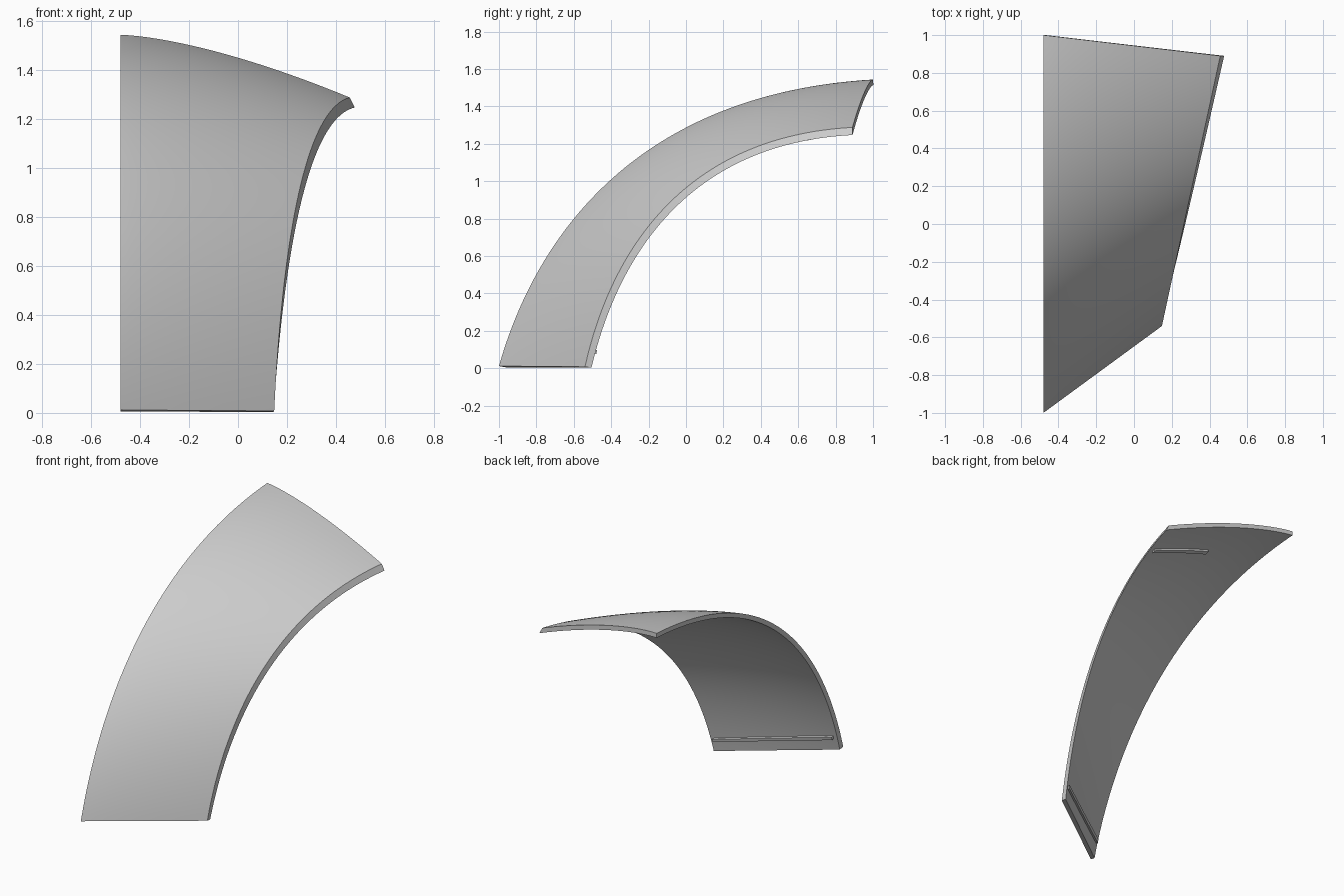
import bpy, bmesh
from mathutils import Vector

if "Cube" in bpy.data.objects:
    bpy.data.objects.remove(bpy.data.objects["Cube"], do_unlink=True)

grey = bpy.data.materials.new("light grey")
grey.use_nodes = True
colour = (0.6, 0.6, 0.6, 1)
grey.diffuse_color = colour
grey.node_tree.nodes["Principled BSDF"].inputs["Base Color"].default_value = colour

THICK = 0.03
CUT_X = -0.48
OUTWARD = Vector((0.977, -0.211, 0))

# Side rails of the curved panel, as (y, z) control points
LONG_RAIL = [Vector(p) for p in ((-1, 0.012), (-0.8, 0.72), (-0.25, 1.47), (1, 1.544))]
SHORT_RAIL = [Vector(p) for p in ((-0.54, 0.008), (-0.4, 0.64), (0, 1.24), (0.89, 1.288))]


def bezier(p, t):
    u = 1 - t
    return p[0] * u**3 + p[1] * 3 * u * u * t + p[2] * 3 * u * t * t + p[3] * t**3


def outer(s, t):
    """Outer skin: s runs across the panel, t runs from the foot to the top."""
    a, b = bezier(LONG_RAIL, t), bezier(SHORT_RAIL, t)
    left = Vector((CUT_X, a.x, a.y))
    right = Vector((0.15 + 0.216 * (b.x + 0.53), b.x, b.y))
    s = max(s, 0)
    bulge = 0.26 * (s - s**1.5) * t
    return left.lerp(right, s) + Vector((0, t - 1, t)).normalized() * bulge


def frame(s, t):
    e = 0.002
    s0, s1 = max(s - e, 0), min(s + e, 1)
    t0, t1 = max(t - e, 0), min(t + e, 1)
    across = (outer(s1, t) - outer(s0, t)).normalized()
    along = (outer(s, t1) - outer(s, t0)).normalized()
    return across, across.cross(along).normalized()


def inner(s, t, extra=0):
    """Inner skin, slid sideways so that the side walls meet their cut planes."""
    across, normal = frame(s, t)
    d = -normal * (THICK + extra)
    at_left = -d.x / across.x
    flare = 0.02 * t - 0.01 * (1 - t)
    at_right = (flare - d.dot(OUTWARD)) / across.dot(OUTWARD)
    return outer(s, t) + d + across * (at_left * (1 - s) + at_right * s)


def shell(name, top, bottom, s_range, t_range, ns, nt):
    """Closed slab between two surfaces."""
    bm = bmesh.new()

    def grid(func):
        return [[bm.verts.new(func(s_range[0] + (s_range[1] - s_range[0]) * i / ns,
                                   t_range[0] + (t_range[1] - t_range[0]) * j / nt))
                 for j in range(nt + 1)] for i in range(ns + 1)]

    a, b = grid(top), grid(bottom)
    for i in range(ns):
        for j in range(nt):
            for g in (a, b):
                bm.faces.new((g[i][j], g[i + 1][j], g[i + 1][j + 1], g[i][j + 1]))
        for j in (0, nt):
            bm.faces.new((a[i][j], a[i + 1][j], b[i + 1][j], b[i][j]))
    for j in range(nt):
        for i in (0, ns):
            bm.faces.new((a[i][j], a[i][j + 1], b[i][j + 1], b[i][j]))
    bmesh.ops.recalc_face_normals(bm, faces=bm.faces)
    mesh = bpy.data.meshes.new(name)
    bm.to_mesh(mesh)
    bm.free()
    mesh.materials.append(grey)
    obj = bpy.data.objects.new(name, mesh)
    bpy.context.collection.objects.link(obj)
    bpy.ops.object.select_all(action="DESELECT")
    obj.select_set(True)
    bpy.context.view_layer.objects.active = obj
    bpy.ops.object.shade_smooth_by_angle()
    return obj


def rib(name, s_range, t_range):
    """Low rib standing on the inner skin."""
    return shell(name, lambda s, t: inner(s, t, -0.004),
                 lambda s, t: inner(s, t, 0.014), s_range, t_range, 24, 1)


# Curved panel
shell("curved_panel", outer, inner, (0, 1), (0, 1), 32, 64)

# Ribs on the inside: full width near the foot, short near the top
rib("foot_rib", (0.03, 0.97), (0.04, 0.051))
rib("top_rib", (0.47, 0.96), (0.899, 0.91))
